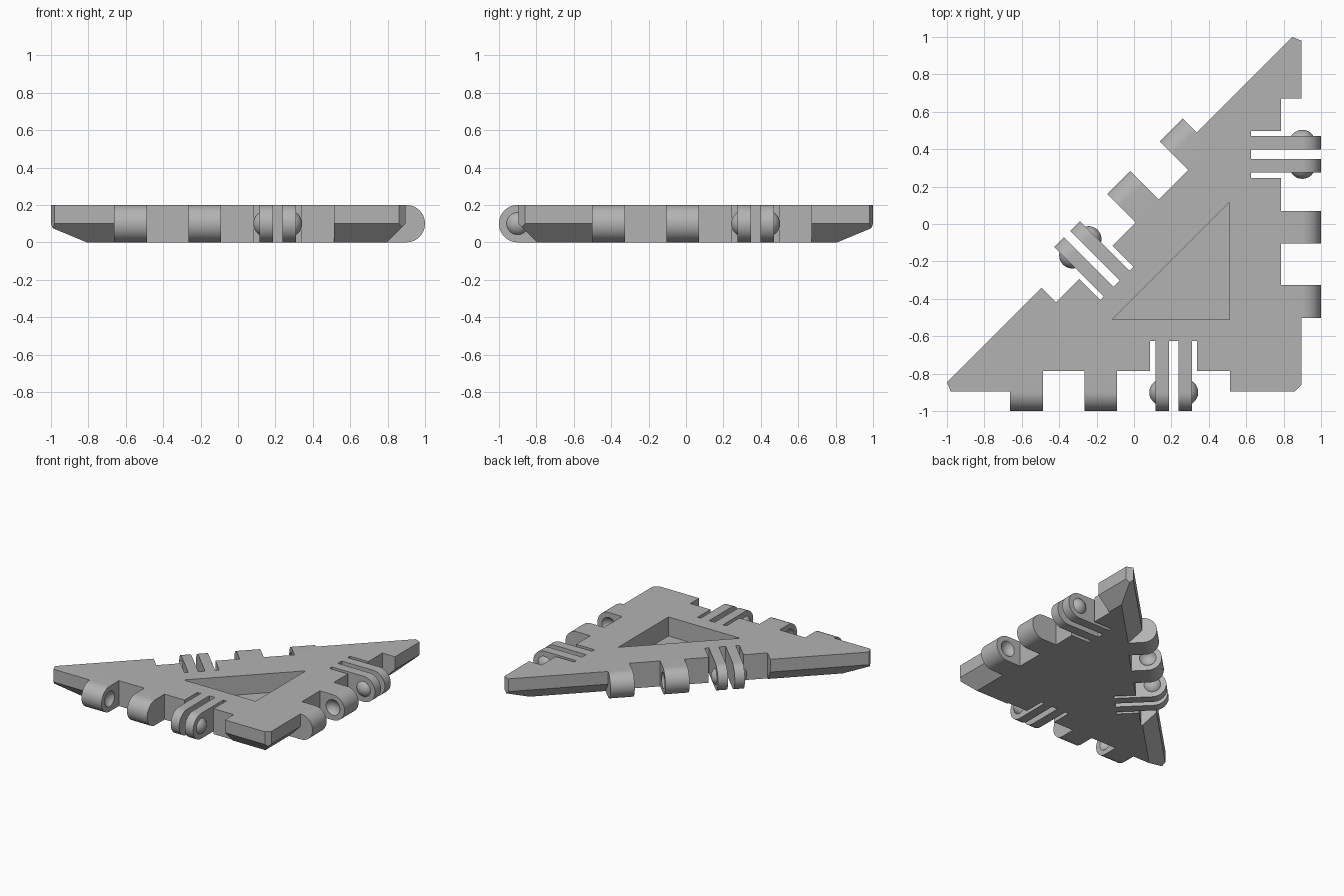
import bpy, bmesh, math
from mathutils import Matrix, Vector

if "Cube" in bpy.data.objects:
    bpy.data.objects.remove(bpy.data.objects["Cube"])

grey = bpy.data.materials.new("plain grey")
grey.diffuse_color = (0.45, 0.45, 0.45, 1)
grey.use_nodes = True
grey.node_tree.nodes["Principled BSDF"].inputs["Base Color"].default_value = grey.diffuse_color
H, R, AXIS = 0.2, 0.1, 0.005      # thickness, knuckle radius, hinge axis beyond the edge


def finish(name, bm, matrix=Matrix(), smooth=False):
    bmesh.ops.transform(bm, matrix=matrix, verts=bm.verts)
    bmesh.ops.recalc_face_normals(bm, faces=bm.faces)
    me = bpy.data.meshes.new(name)
    bm.to_mesh(me)
    bm.free()
    me.materials.append(grey)
    ob = bpy.data.objects.new(name, me)
    bpy.context.collection.objects.link(ob)
    if smooth:
        smooth_sharp(ob)
    return ob


def select(ob):
    bpy.ops.object.select_all(action='DESELECT')
    bpy.context.view_layer.objects.active = ob
    ob.select_set(True)


def smooth_sharp(ob):
    select(ob)
    bpy.ops.object.shade_smooth_by_angle(angle=math.radians(30))


def cut(ob, cutter):
    mod = ob.modifiers.new("cut", 'BOOLEAN')
    mod.operation, mod.solver, mod.object = 'DIFFERENCE', 'EXACT', cutter
    select(ob)
    bpy.ops.object.modifier_apply(modifier=mod.name)
    bpy.data.objects.remove(cutter, do_unlink=True)


def prism(points, offset):
    """Flat outline swept along an offset vector."""
    bm = bmesh.new()
    face = bm.faces.new([bm.verts.new(p) for p in points])
    geom = bmesh.ops.extrude_face_region(bm, geom=[face])["geom"]
    bmesh.ops.translate(bm, vec=offset, verts=[g for g in geom if isinstance(g, bmesh.types.BMVert)])
    return bm


def box(d0, d1, s0, s1):
    return prism([(d0, s0, -0.1), (d1, s0, -0.1), (d1, s1, -0.1), (d0, s1, -0.1)], (0, 0, 0.4))


def rounded_bar(d0, s0, s1):
    """Bar with a half-round tip, running out from the plate."""
    arc = [(AXIS + R * math.cos(a), s0, R + R * math.sin(a))
           for a in (math.pi * (i / 24 - 0.5) for i in range(25))]
    return prism([(d0, s0, 0)] + arc + [(d0, s0, H)], (0, s1 - s0, 0))


def ball(s, half=0):
    """Sphere on the hinge axis; half = +1/-1 keeps only that side."""
    bm = bmesh.new()
    bmesh.ops.create_uvsphere(bm, u_segments=32, v_segments=20, radius=0.07)
    bmesh.ops.rotate(bm, matrix=Matrix.Rotation(math.pi / 2, 3, 'X'), verts=bm.verts)
    if half:
        slice_off(bm, (0, 0, 0), (0, -half, 0))
    bmesh.ops.translate(bm, vec=(AXIS, s, R), verts=bm.verts)
    return bm


def slice_off(bm, co, no):
    geom = bm.verts[:] + bm.edges[:] + bm.faces[:]
    res = bmesh.ops.bisect_plane(bm, geom=geom, plane_co=co, plane_no=no, clear_outer=True)
    edges = [g for g in res["geom_cut"] if isinstance(g, bmesh.types.BMEdge)]
    bmesh.ops.holes_fill(bm, edges=edges)


# Triangular plate: upper half straight, lower half chamfered inward
bm = bmesh.new()
for z, inset in ((H, 0), (0.1, 0), (0, 0.1)):
    e, c = 0.895 - inset, 0.155 - math.sqrt(2) * inset
    for x, y in ((e, -e), (e, e + c), (-e - c, -e)):
        bm.verts.new((x, y, z))
bmesh.ops.convex_hull(bm, input=bm.verts)
bmesh.ops.dissolve_limit(bm, angle_limit=0.01, verts=bm.verts, edges=bm.edges)
# Blunted corners
for angle, dist in ((202.5, 1.248), (67.5, 1.248), (-45, 1.241)):
    n = Vector((math.cos(math.radians(angle)), math.sin(math.radians(angle)), 0))
    slice_off(bm, n * dist, n)
plate = finish("triangle_plate", bm)

# Triangular pocket in the top
cut(plate, finish("pocket_cutter",
                  prism([(-0.115, -0.51, 0.05), (0.51, -0.51, 0.05), (0.51, 0.115, 0.05)], (0, 0, 0.3))))

# Hinge on each edge: local x points outward, local y runs along the edge
edges = {"front": (-0.075, -0.895, -90), "right": (0.895, 0.085, 0), "slanted": (-0.08, 0.075, 135)}
for side, (x, y, angle) in edges.items():
    m = Matrix.Translation((x, y, 0)) @ Matrix.Rotation(math.radians(angle), 4, 'Z')
    cut(plate, finish("notch_cutter", box(-0.11, 0.3, -0.587, 0.587), m))
    cut(plate, finish("slit_cutter", box(-0.27, 0.2, 0.16, 0.412), m))
    # Solid knuckles with a round socket facing the gap between them
    for i, (s0, s1, socket) in enumerate(((-0.587, -0.412, -0.377), (-0.19, -0.015, -0.225))):
        knuckle = finish(f"{side}_knuckle_{i + 1}", rounded_bar(-0.11, s0, s1), m)
        cut(knuckle, finish("socket_cutter", ball(socket), m))
        smooth_sharp(knuckle)
    # Springy arms with a snap bump on the outer side
    for i, (s0, s1, out) in enumerate(((0.19, 0.263, -1), (0.312, 0.385, 1))):
        finish(f"{side}_arm_{i + 1}", rounded_bar(-0.27, s0, s1), m, True)
        finish(f"{side}_snap_bump_{i + 1}", ball((s0 + s1) / 2, out), m, True)
